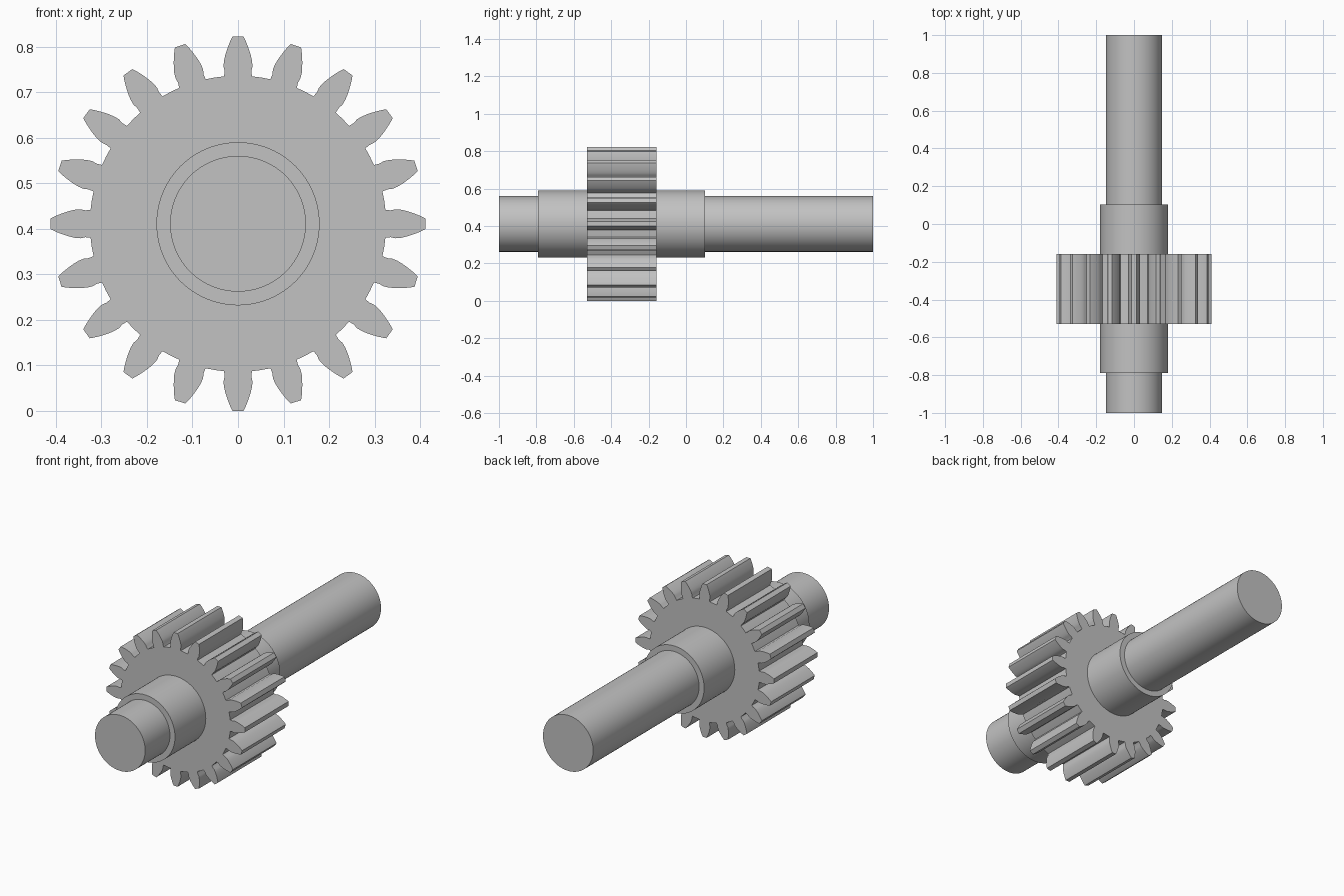
import bpy, bmesh, math

if "Cube" in bpy.data.objects:
    bpy.data.objects.remove(bpy.data.objects["Cube"])

AXIS_Z = 0.411      # height of the shaft axis
TEETH = 20

steel = bpy.data.materials.new("grey steel")
steel.diffuse_color = (0.54, 0.54, 0.54, 1)
steel.use_nodes = True
steel.node_tree.nodes["Principled BSDF"].inputs["Base Color"].default_value = steel.diffuse_color


def prism(name, outline, y0, y1):
    """Extrude an (x, z) outline, centred on the axis, from y0 to y1."""
    bm = bmesh.new()
    front = bm.faces.new([bm.verts.new((x, y0, z + AXIS_Z)) for x, z in outline])
    ext = bmesh.ops.extrude_face_region(bm, geom=[front], use_keep_orig=True)
    moved = [v for v in ext["geom"] if isinstance(v, bmesh.types.BMVert)]
    bmesh.ops.translate(bm, verts=moved, vec=(0, y1 - y0, 0))
    bmesh.ops.recalc_face_normals(bm, faces=bm.faces)
    mesh = bpy.data.meshes.new(name)
    bm.to_mesh(mesh)
    bm.free()
    mesh.materials.append(steel)
    obj = bpy.data.objects.new(name, mesh)
    bpy.context.collection.objects.link(obj)
    bpy.ops.object.select_all(action='DESELECT')
    obj.select_set(True)
    bpy.context.view_layer.objects.active = obj
    bpy.ops.object.shade_smooth_by_angle(angle=math.radians(25))
    return obj


def circle(radius, n=96):
    return [(radius * math.cos(2 * math.pi * i / n),
             radius * math.sin(2 * math.pi * i / n)) for i in range(n)]


def gear_outline():
    # One flank as (height from axis, half width), mirrored for the other side
    flank = [(0.3235, 0.0305), (0.335, 0.0295), (0.346, 0.0318), (0.358, 0.0308),
             (0.370, 0.0280), (0.382, 0.0242), (0.394, 0.0198), (0.403, 0.0160),
             (0.411, 0.0120)]
    tooth = [(-w, h) for h, w in flank] + [(w, h) for h, w in reversed(flank)]
    pts = []
    for i in range(TEETH):
        a = -2 * math.pi * i / TEETH
        c, s = math.cos(a), math.sin(a)
        pts += [(x * c - z * s, x * s + z * c) for x, z in tooth]
        # middle of the root between two teeth
        m = a - math.pi / TEETH
        pts.append((-0.325 * math.sin(m), 0.325 * math.cos(m)))
    return pts


# Long shaft, thicker hub collar, toothed wheel
prism("shaft", circle(0.149), -1.0, 1.0)
prism("hub_collar", circle(0.179), -0.79, 0.102)
prism("gear_wheel", gear_outline(), -0.529, -0.158)
